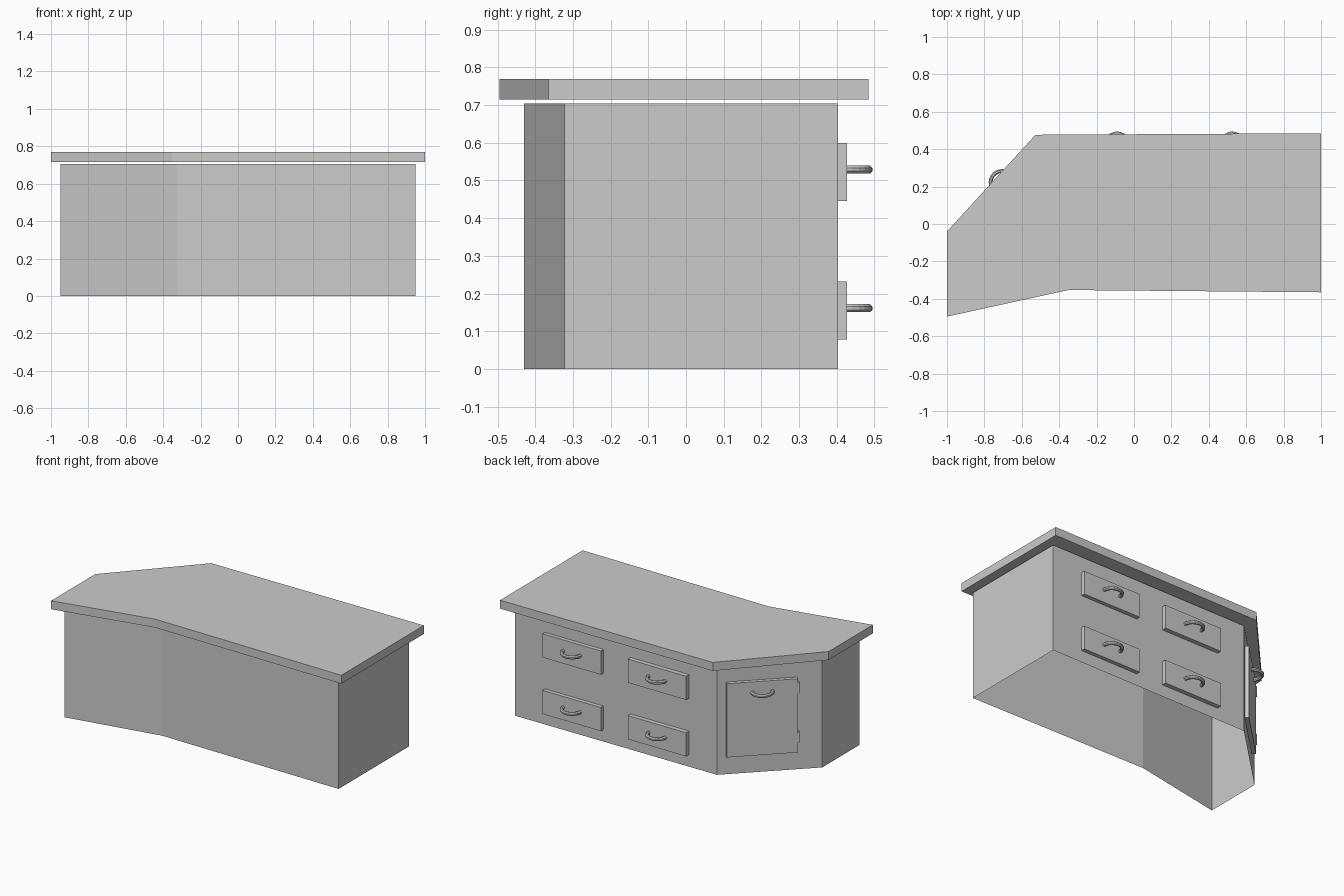
import bpy, bmesh, math
from mathutils import Matrix, Vector

if "Cube" in bpy.data.objects:
    bpy.data.objects.remove(bpy.data.objects["Cube"])


def finish(name, bm):
    bmesh.ops.recalc_face_normals(bm, faces=bm.faces)
    me = bpy.data.meshes.new(name)
    bm.to_mesh(me)
    bm.free()
    ob = bpy.data.objects.new(name, me)
    bpy.context.collection.objects.link(ob)
    return ob


def prism(name, outline, z0, z1, open_bottom=False):
    bm = bmesh.new()
    low = [bm.verts.new((x, y, z0)) for x, y in outline]
    top = [bm.verts.new((x, y, z1)) for x, y in outline]
    n = len(outline)
    for i in range(n):
        j = (i + 1) % n
        bm.faces.new((low[i], low[j], top[j], top[i]))
    bm.faces.new(top)
    if not open_bottom:
        bm.faces.new(low[::-1])
    return finish(name, bm)


def box(name, frame, lo, hi):
    # box given in a panel frame: x along the panel, y outwards, z up
    bm = bmesh.new()
    size = [b - a for a, b in zip(lo, hi)]
    mid = [(a + b) / 2 for a, b in zip(lo, hi)]
    bmesh.ops.create_cube(bm, size=1, matrix=frame @ Matrix.Translation(mid) @ Matrix.Diagonal((*size, 1)))
    return finish(name, bm)


def handle(name, frame, x, y, z, radius=0.061, tube=0.0115, steps=12, sides=8):
    # half ring bowing outwards, with capped ends
    bm = bmesh.new()
    rings = []
    for i in range(steps + 1):
        a = math.pi * i / steps
        ring = []
        for k in range(sides):
            b = 2 * math.pi * (k + 0.5) / sides
            r = radius + tube * math.cos(b)
            p = Vector((x + r * math.cos(a), y + r * math.sin(a), z + tube * math.sin(b)))
            ring.append(bm.verts.new(frame @ p))
        rings.append(ring)
    for r0, r1 in zip(rings, rings[1:]):
        for k in range(sides):
            m = (k + 1) % sides
            bm.faces.new((r0[k], r0[m], r1[m], r1[k]))
    bm.faces.new(rings[0])
    bm.faces.new(rings[-1])
    return finish(name, bm)


# Cabinet body (open underneath) and floating worktop
prism("cabinet_body", [(-0.95, -0.43), (-0.33, -0.31), (0.95, -0.322),
                       (0.95, 0.403), (-0.5, 0.396), (-0.95, -0.045)], 0, 0.705, open_bottom=True)
prism("worktop", [(-1, -0.495), (-0.35, -0.353), (1, -0.365),
                  (1, 0.485), (-0.527, 0.477), (-1, -0.04)], 0.715, 0.77)

# Four drawers with handles on the long back side
back = Matrix.Translation((0, 0.403, 0))
for col, x in (("left", 0.525), ("right", -0.09)):
    for row, z in (("lower", 0.155), ("upper", 0.523)):
        box(f"{row}_{col}_drawer", back, (x - 0.21, -0.01, z - 0.077), (x + 0.21, 0.024, z + 0.077))
        handle(f"{row}_{col}_drawer_handle", back, x, 0.02, z + 0.006)

# Door with handle and hinges on the diagonal corner
a, b = Vector((-0.5, 0.396, 0)), Vector((-0.95, -0.045, 0))
along = (b - a).normalized()
out = Vector((along.y, -along.x, 0))
diagonal = Matrix((along, out, (0, 0, 1))).transposed().to_4x4()
diagonal.translation = a
box("door", diagonal, (0.055, 0, 0.12), (0.48, 0.024, 0.6))
handle("door_handle", diagonal, 0.268, 0.02, 0.53)
for label, z in (("lower", 0.22), ("upper", 0.54)):
    box(f"{label}_hinge", diagonal, (0.474, 0, z - 0.033), (0.49, 0.028, z + 0.033))
